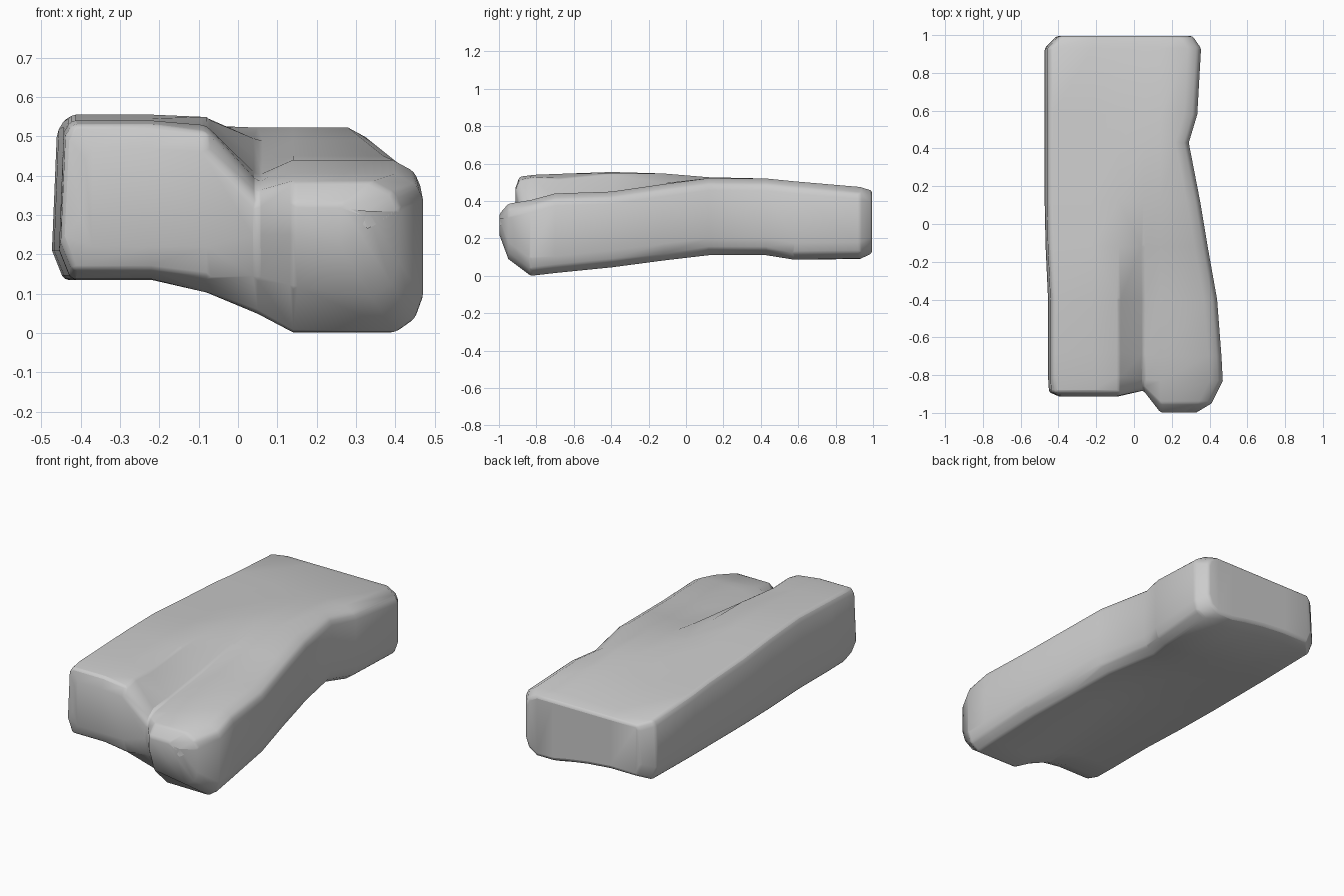
import bpy, bmesh

if "Cube" in bpy.data.objects:
    bpy.data.objects.remove(bpy.data.objects["Cube"])

# Stations front to back: y left, y right, x left, x right,
# top z left, top z right, bottom z left, bottom z right, groove depth
STATIONS = [
    (-0.912, -0.998, -0.40, 0.33, 0.47, 0.33, 0.22, 0.22, 0.01),
    (-0.89, -0.95, -0.45, 0.41, 0.53, 0.385, 0.16, 0.09, 0.03),
    (-0.81, -0.83, -0.455, 0.47, 0.54, 0.405, 0.137, 0.00, 0.02),
    (-0.68, -0.70, -0.455, 0.463, 0.545, 0.44, 0.135, 0.015, 0.04),
    (-0.40, -0.40, -0.455, 0.44, 0.555, 0.45, 0.135, 0.045, 0.01),
    (-0.12, -0.12, -0.468, 0.39, 0.547, 0.49, 0.135, 0.082, 0.0),
    (0.12, 0.12, -0.473, 0.35, 0.527, 0.522, 0.135, 0.11, 0.0),
    (0.43, 0.43, -0.473, 0.29, 0.51, 0.52, 0.135, 0.11, 0.0),
    (0.58, 0.58, -0.473, 0.335, 0.495, 0.505, 0.135, 0.086, 0.0),
    (0.93, 0.93, -0.473, 0.355, 0.475, 0.475, 0.14, 0.09, 0.0),
    (0.995, 0.995, -0.41, 0.31, 0.455, 0.455, 0.17, 0.12, 0.0),
]


def section(st):
    """Closed rounded outline: six top points, right side, six bottom points, left side."""
    yl, yr, xl, xr, tl, tr, bl, br, g = st
    front = yl < -0.85
    yg = yl + 0.03 if front else (yl + yr) / 2
    xs = (xl + 0.03, -0.22, -0.08, 0.05, 0.14, xr - 0.07)
    ys = (yl, yl, yl, yg, yr, yr)
    tops = (tl, tl, tl - g * 0.6, tr - g, tr, tr)
    rise = 0.03 if front else 0.0
    bots = (bl, bl, bl + (br - bl) * 0.25, bl + (br - bl) * 0.65 + rise, br + rise, br)
    top = list(zip(xs, ys, tops))
    bot = list(zip(xs, ys, bots))
    right = [(xr - 0.015, yr, tr - 0.03), (xr, yr, tr - 0.065),
             (xr, yr, br + 0.09), (xr - 0.02, yr, br + 0.035)]
    left = [(xl, yl, bl + 0.075), (xl + 0.012, yl, tl - 0.03)]
    return top + right + bot[::-1] + left


# Weathered slab lofted through the stations
bm = bmesh.new()
rings = [[bm.verts.new(p) for p in section(st)] for st in STATIONS]
n = len(rings[0])
for a, b in zip(rings, rings[1:]):
    for i in range(n):
        j = (i + 1) % n
        bm.faces.new((a[i], a[j], b[j], b[i]))

# End faces, spanned strip by strip between top and bottom outlines
for r in (rings[0], rings[-1]):
    for i in range(5):
        bm.faces.new((r[i], r[i + 1], r[14 - i], r[15 - i]))
    bm.faces.new(r[5:11])
    bm.faces.new((r[15], r[16], r[17], r[0]))

bmesh.ops.recalc_face_normals(bm, faces=bm.faces)
mesh = bpy.data.meshes.new("stone_slab")
bm.to_mesh(mesh)
bm.free()
slab = bpy.data.objects.new("stone_slab", mesh)
bpy.context.collection.objects.link(slab)

# Soft worn edges
bev = slab.modifiers.new("worn_edges", "BEVEL")
bev.width = 0.012
bev.segments = 2
bev.limit_method = 'ANGLE'
bev.angle_limit = 0.6

bpy.context.view_layer.objects.active = slab
slab.select_set(True)
bpy.ops.object.shade_smooth_by_angle(angle=1.0)
